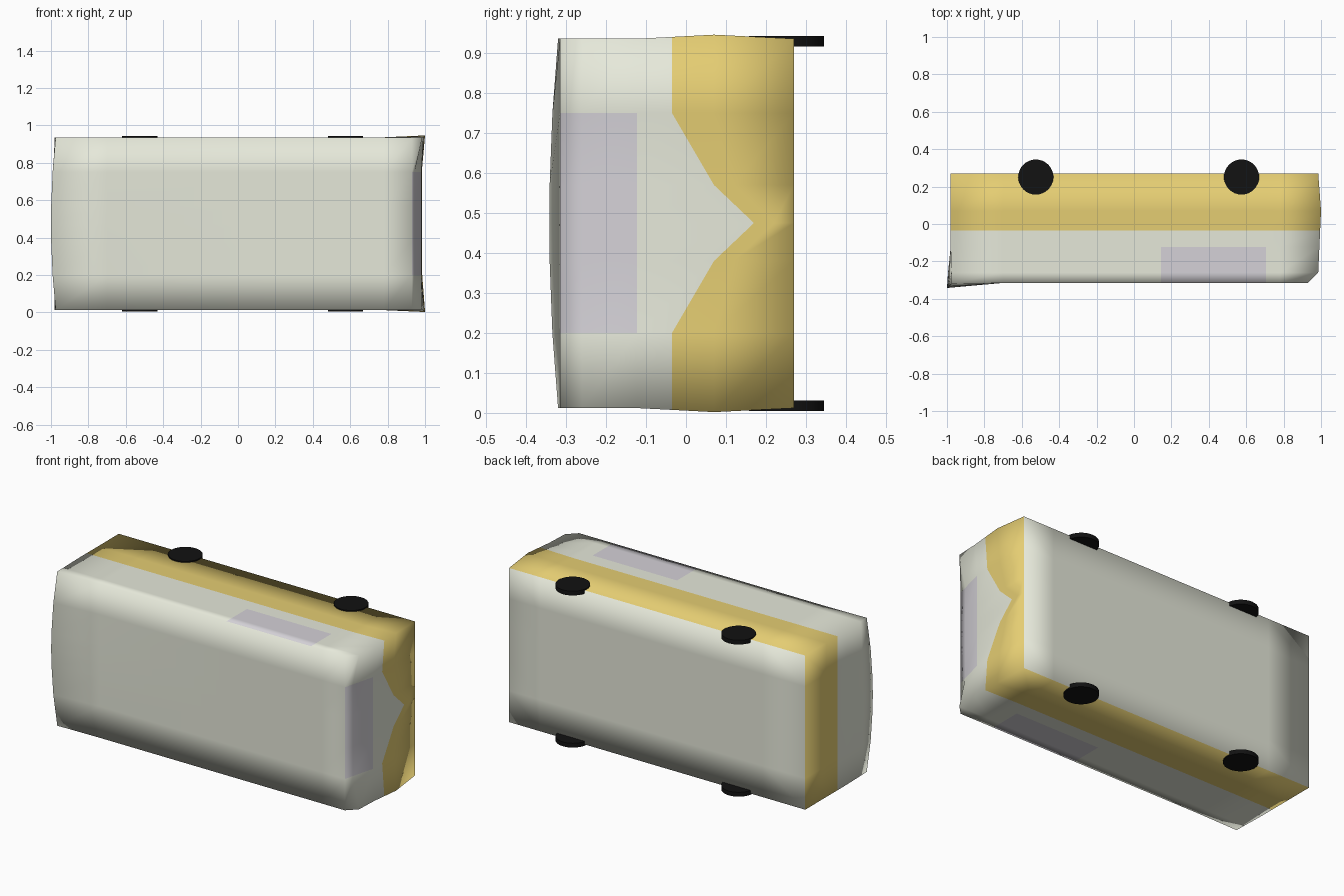
import bpy, bmesh, math
from mathutils import Vector

if "Cube" in bpy.data.objects:
    bpy.data.objects.remove(bpy.data.objects["Cube"])


def material(name, rgb):
    m = bpy.data.materials.new(name)
    m.diffuse_color = (*rgb, 1)
    m.use_nodes = True
    m.node_tree.nodes["Principled BSDF"].inputs["Base Color"].default_value = m.diffuse_color
    return m


CREAM = material("cream", (0.79, 0.81, 0.70))
YELLOW = material("yellow", (0.78, 0.61, 0.17))
GLASS = material("glass", (0.66, 0.64, 0.68))
BLACK = material("black", (0.006, 0.006, 0.006))

# Van lies on its side: roof towards -y, nose towards +x, width along z
XS = [-0.98, -0.70, 0.145, 0.705, 0.78, 0.985]
YS = [-0.315, -0.26, -0.122, -0.035, 0.07, 0.27]
ZS = [0.012, 0.20, 0.38, 0.475, 0.57, 0.75, 0.936]
PAINT_V = [-0.035, -0.035, 0.07, 0.17, 0.07, -0.035, -0.035]
NX, NY, NZ = len(XS) - 1, len(YS) - 1, len(ZS) - 1


def lerp_table(t, table):
    for (a, va), (b, vb) in zip(table, table[1:]):
        if t <= b:
            return va + (vb - va) * max(0, t - a) / (b - a)
    return table[-1][1]


def shell_point(i, j, k):
    x, y, z = XS[i], YS[j], ZS[k]
    mid = 1 - (abs(z - 0.474) / 0.462) ** 2
    side = k in (0, NZ)
    if i == NX:
        # nose: raked windscreen, V-shaped paint line, flared corners
        if j == 3:
            y = PAINT_V[k]
        elif j == 4:
            y = max(y, PAINT_V[k] + 0.05)
        if side:
            x = lerp_table(y, [(-0.315, 0.93), (-0.26, 0.985), (0.07, 1.0), (0.27, 0.985)])
            flare = lerp_table(y, [(-0.12, 0), (0.07, 0.010), (0.27, 0)])
            z += flare if k else -flare
        else:
            x = lerp_table(y, [(-0.315, 0.93), (-0.122, 0.98), (0.27, 0.985)])
    elif i == 0:
        # tail: bowed lip along the roof edge
        lip = lerp_table(y, [(-0.315, 1), (-0.122, 0)])
        x += lip * (0.005 - 0.025 * mid)
        if j == 0:
            y -= 0.005 + 0.022 * mid
    return Vector((x, y, z))


def build_body():
    bm = bmesh.new()
    cache = {}

    def vert(p):
        if p not in cache:
            cache[p] = bm.verts.new(shell_point(*p))
        return cache[p]

    def patch(axis, level, paint):
        n = (NX, NY, NZ)
        u, v = [a for a in range(3) if a != axis]
        for a in range(n[u]):
            for b in range(n[v]):
                ring = []
                for da, db in ((0, 0), (1, 0), (1, 1), (0, 1)):
                    p = [0, 0, 0]
                    p[axis], p[u], p[v] = level, a + da, b + db
                    ring.append(vert(tuple(p)))
                f = bm.faces.new(ring)
                f.material_index = paint(a, b)
                f.smooth = True

    # sides with a window, tail, nose with windscreen, roof and floor
    def side_paint(i, j):
        return 1 if j >= 3 else 2 if i == 2 and j < 2 else 0

    def nose_paint(j, k):
        return 1 if j >= 3 else 2 if j < 2 and 1 <= k <= 4 else 0

    patch(2, 0, side_paint)
    patch(2, NZ, side_paint)
    patch(0, 0, lambda j, k: int(j >= 3))
    patch(0, NX, nose_paint)
    patch(1, 0, lambda i, k: 0)
    patch(1, NY, lambda i, k: 0)
    bmesh.ops.recalc_face_normals(bm, faces=bm.faces)
    me = bpy.data.meshes.new("van_body")
    bm.to_mesh(me)
    bm.free()
    for m in (CREAM, YELLOW, GLASS):
        me.materials.append(m)
    bpy.context.collection.objects.link(bpy.data.objects.new("van_body", me))


build_body()

# Four thin wheels
for xname, x in (("rear", -0.525), ("front", 0.575)):
    for zname, z in (("right", 0.018), ("left", 0.930)):
        bpy.ops.mesh.primitive_cylinder_add(vertices=32, radius=0.094, depth=0.026,
                                            location=(x, 0.251, z))
        wheel = bpy.context.object
        wheel.name = f"{xname}_{zname}_wheel"
        wheel.data.materials.append(BLACK)
        bpy.ops.object.shade_smooth_by_angle(angle=math.radians(40))
